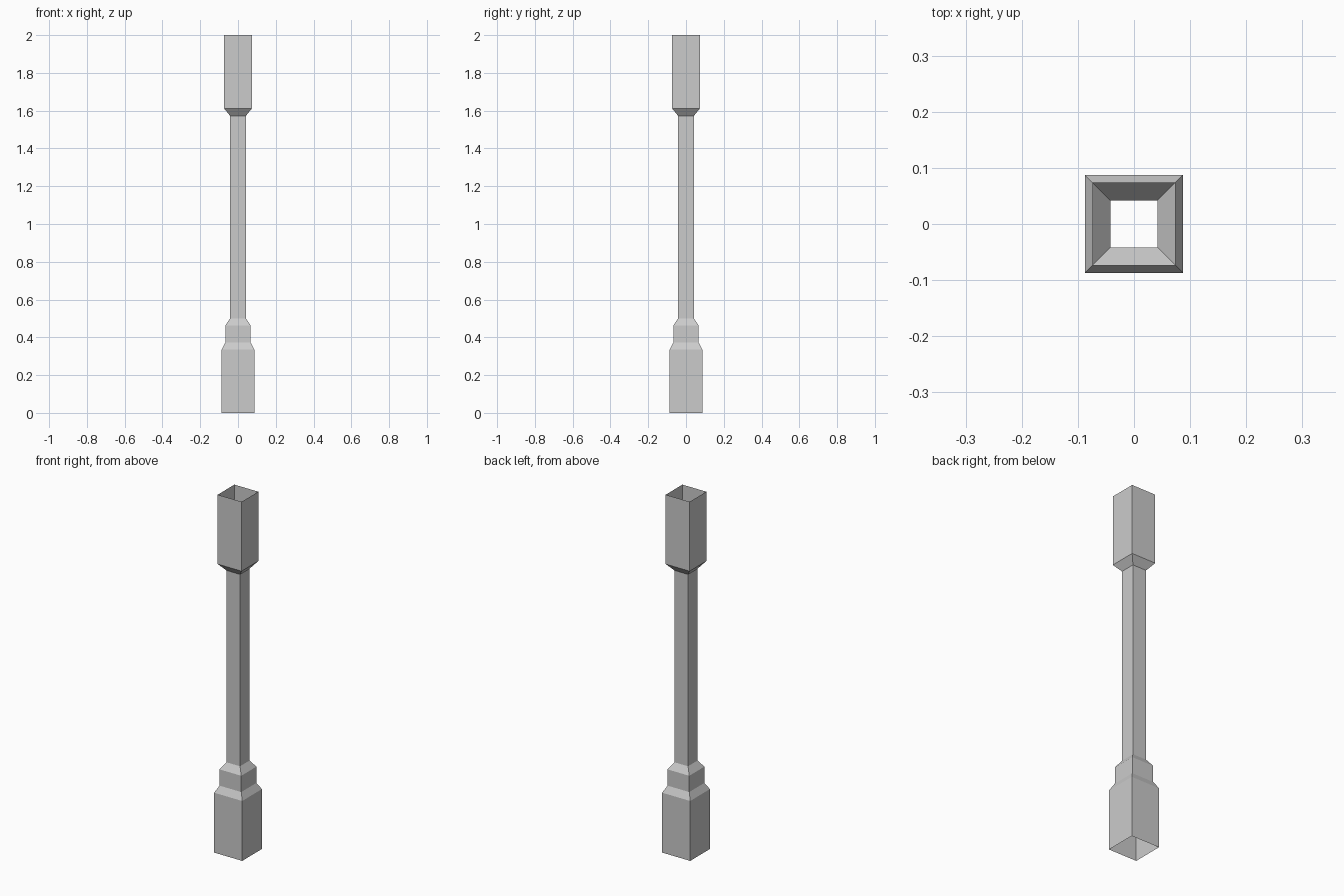
import bpy
import bmesh

cube = bpy.data.objects.get("Cube")
if cube:
    bpy.data.objects.remove(cube, do_unlink=True)

# Single plain grey
grey = bpy.data.materials.new("light_grey")
grey.use_nodes = True
colour = (0.6, 0.6, 0.6, 1.0)
grey.diffuse_color = colour
grey.node_tree.nodes["Principled BSDF"].inputs["Base Color"].default_value = colour


def square_tube(name, profile):
    """Open-ended square shell through (half width, height) pairs."""
    bm = bmesh.new()
    rings = []
    for half, z in profile:
        corners = ((-half, -half), (half, -half), (half, half), (-half, half))
        rings.append([bm.verts.new((x, y, z)) for x, y in corners])
    for low, high in zip(rings, rings[1:]):
        for i in range(4):
            j = (i + 1) % 4
            bm.faces.new((low[i], low[j], high[j], high[i]))
    mesh = bpy.data.meshes.new(name)
    bm.to_mesh(mesh)
    bm.free()
    mesh.materials.append(grey)
    obj = bpy.data.objects.new(name, mesh)
    bpy.context.collection.objects.link(obj)
    return obj


BASE, COLLAR, SHAFT, HEAD = 0.087, 0.067, 0.042, 0.074

# Stepped foot, slim shaft and flared open head
square_tube("post_base", [(BASE, 0), (BASE, 0.335), (COLLAR, 0.372),
                          (COLLAR, 0.463), (SHAFT, 0.5)])
square_tube("post_shaft", [(SHAFT, 0.5), (SHAFT, 1.573)])
square_tube("post_head", [(SHAFT, 1.573), (HEAD, 1.612), (HEAD, 2.0)])
